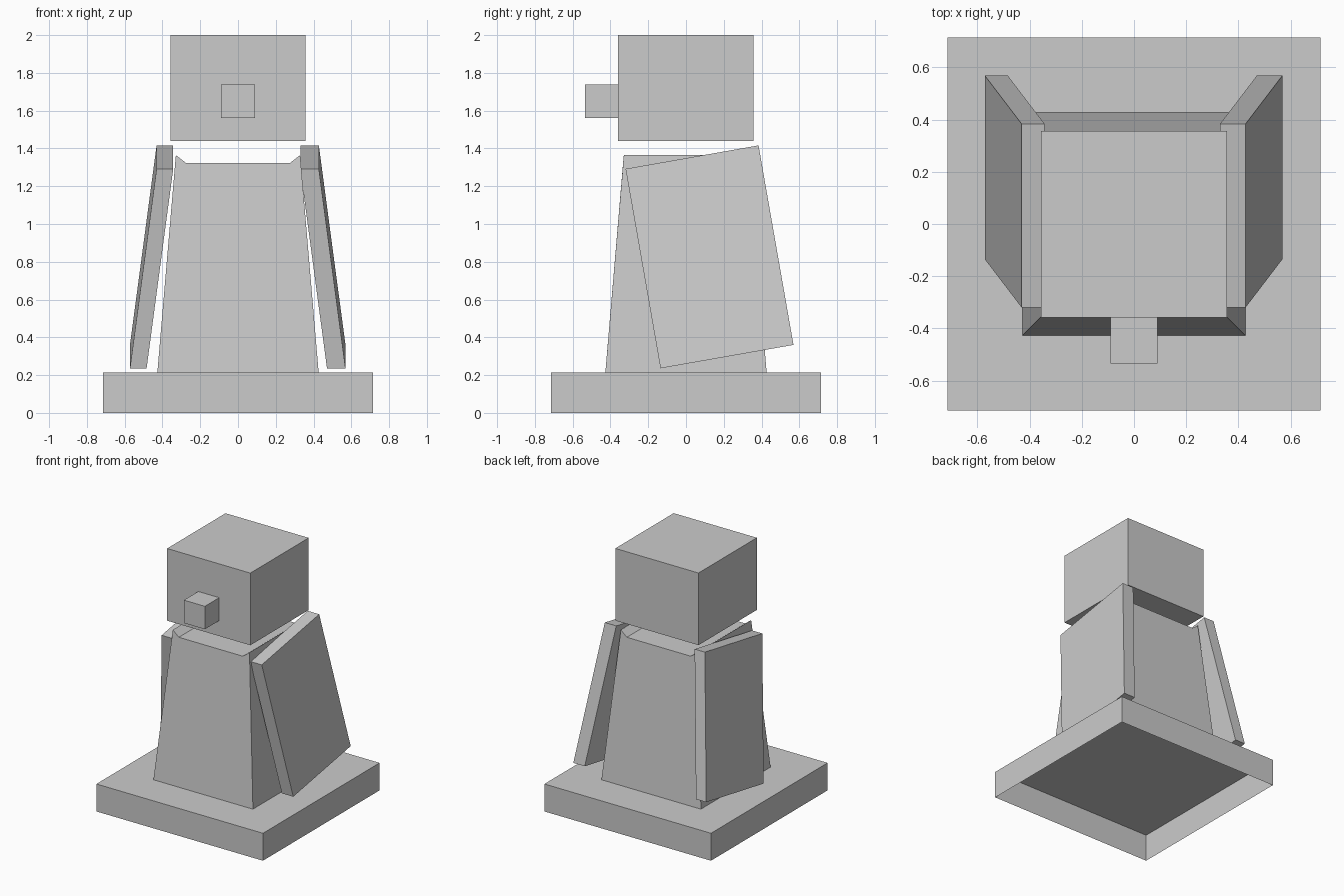
import bpy, bmesh

if "Cube" in bpy.data.objects:
    bpy.data.objects.remove(bpy.data.objects["Cube"])


def loft(name, ring_a, ring_b, cap_a=True, cap_b=True):
    """Flat-sided solid between two matching outlines, with optional end caps."""
    bm = bmesh.new()
    a = [bm.verts.new(p) for p in ring_a]
    b = [bm.verts.new(p) for p in ring_b]
    n = len(a)
    for i in range(n):
        j = (i + 1) % n
        bm.faces.new((a[i], a[j], b[j], b[i]))
    if cap_a:
        bm.faces.new(a[::-1])
    if cap_b:
        bm.faces.new(b)
    bmesh.ops.recalc_face_normals(bm, faces=bm.faces)
    mesh = bpy.data.meshes.new(name)
    bm.to_mesh(mesh)
    bm.free()
    obj = bpy.data.objects.new(name, mesh)
    bpy.context.collection.objects.link(obj)
    return obj


def rect(x0, x1, y0, y1, z):
    return [(x0, y0, z), (x1, y0, z), (x1, y1, z), (x0, y1, z)]


def box(name, x, y, z, open_bottom=False):
    return loft(name, rect(*x, *y, z[0]), rect(*x, *y, z[1]), cap_a=not open_bottom)


# Base: hollow slab, open underneath
box("base", (-0.715, 0.715), (-0.715, 0.715), (0, 0.213), open_bottom=True)

# Body: tapered block with a shallow groove running front to back on top
profile = [(-0.427, 0.213, 0.427), (0.427, 0.213, 0.427), (0.329, 1.365, 0.329),
           (0.275, 1.323, 0.333), (-0.275, 1.323, 0.333), (-0.329, 1.365, 0.329)]
loft("body", [(x, -y, z) for x, z, y in profile], [(x, y, z) for x, z, y in profile])

# Head and nose
box("head", (-0.357, 0.357), (-0.359, 0.357), (1.44, 2.0))
box("nose", (-0.09, 0.09), (-0.535, -0.35), (1.56, 1.738))

# Arms: tilted slabs leaning outwards and swung back
side = [(-0.32, 1.292, 0), (0.384, 1.416, 0), (0.569, 0.36, 0.141), (-0.135, 0.236, 0.141)]
for name, s, inner, outer in (("left_arm", -1, 0.343, 0.431), ("right_arm", 1, 0.33, 0.428)):
    loft(name, [(s * (inner + lean), y, z) for y, z, lean in side],
         [(s * (outer + lean), y, z) for y, z, lean in side])
